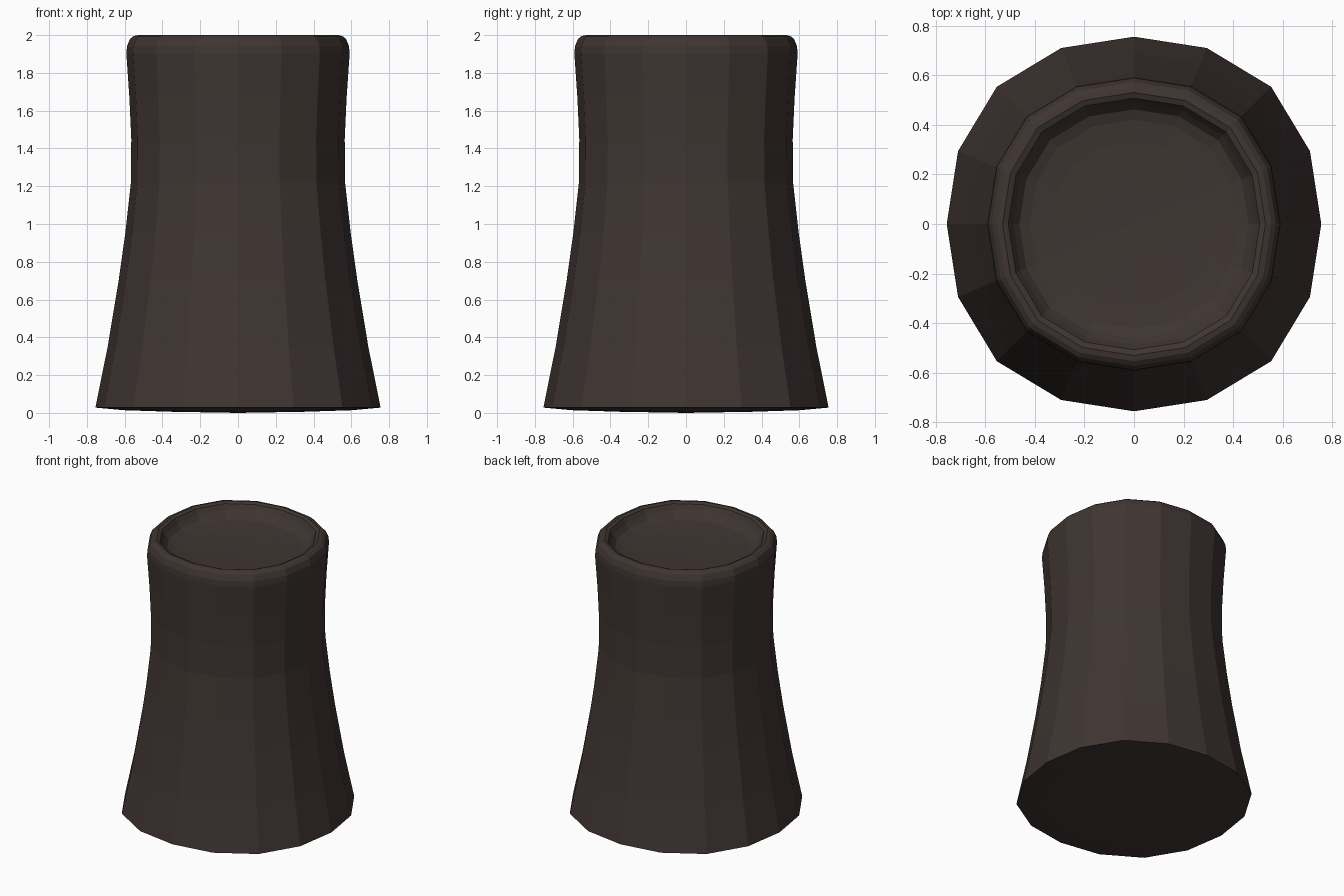
import bpy, bmesh, math

if "Cube" in bpy.data.objects:
    bpy.data.objects.remove(bpy.data.objects["Cube"])

# Profile (radius, height): underside, flared side, rounded rim, dished top
PROFILE = [(0.35, 0.006), (0.6, 0.014), (0.755, 0.028),
           (0.69, 0.35), (0.632, 0.7), (0.597, 0.95), (0.567, 1.22),
           (0.565, 1.45), (0.575, 1.67), (0.591, 1.9), (0.588, 1.94),
           (0.572, 1.98), (0.553, 1.995), (0.53, 2.0), (0.507, 1.99),
           (0.487, 1.955), (0.462, 1.925), (0.42, 1.91), (0.33, 1.9),
           (0.17, 1.893)]
SIDES = 16
# Slightly squared circle: fullest on the diagonals
BULGE = [1.0, 1.017, 1.036, 1.017]

bm = bmesh.new()
rings = []
for r, z in PROFILE:
    ring = []
    for i in range(SIDES):
        a = 2 * math.pi * i / SIDES
        k = r * BULGE[i % 4]
        ring.append(bm.verts.new((k * math.cos(a), k * math.sin(a), z)))
    rings.append(ring)
bottom = bm.verts.new((0, 0, 0))
dish = bm.verts.new((0, 0, 1.89))

# Skin the rings and close both ends
for i in range(SIDES):
    j = (i + 1) % SIDES
    for lo, hi in zip(rings, rings[1:]):
        bm.faces.new((lo[i], lo[j], hi[j], hi[i]))
    bm.faces.new((bottom, rings[0][j], rings[0][i]))
    bm.faces.new((dish, rings[-1][i], rings[-1][j]))

mesh = bpy.data.meshes.new("flared_body")
bm.to_mesh(mesh)
bm.free()
body = bpy.data.objects.new("flared_body", mesh)
bpy.context.collection.objects.link(body)

# Dark brown
mat = bpy.data.materials.new("dark_brown")
mat.diffuse_color = (0.05, 0.036, 0.032, 1)
mat.use_nodes = True
mat.node_tree.nodes["Principled BSDF"].inputs["Base Color"].default_value = mat.diffuse_color
mesh.materials.append(mat)
